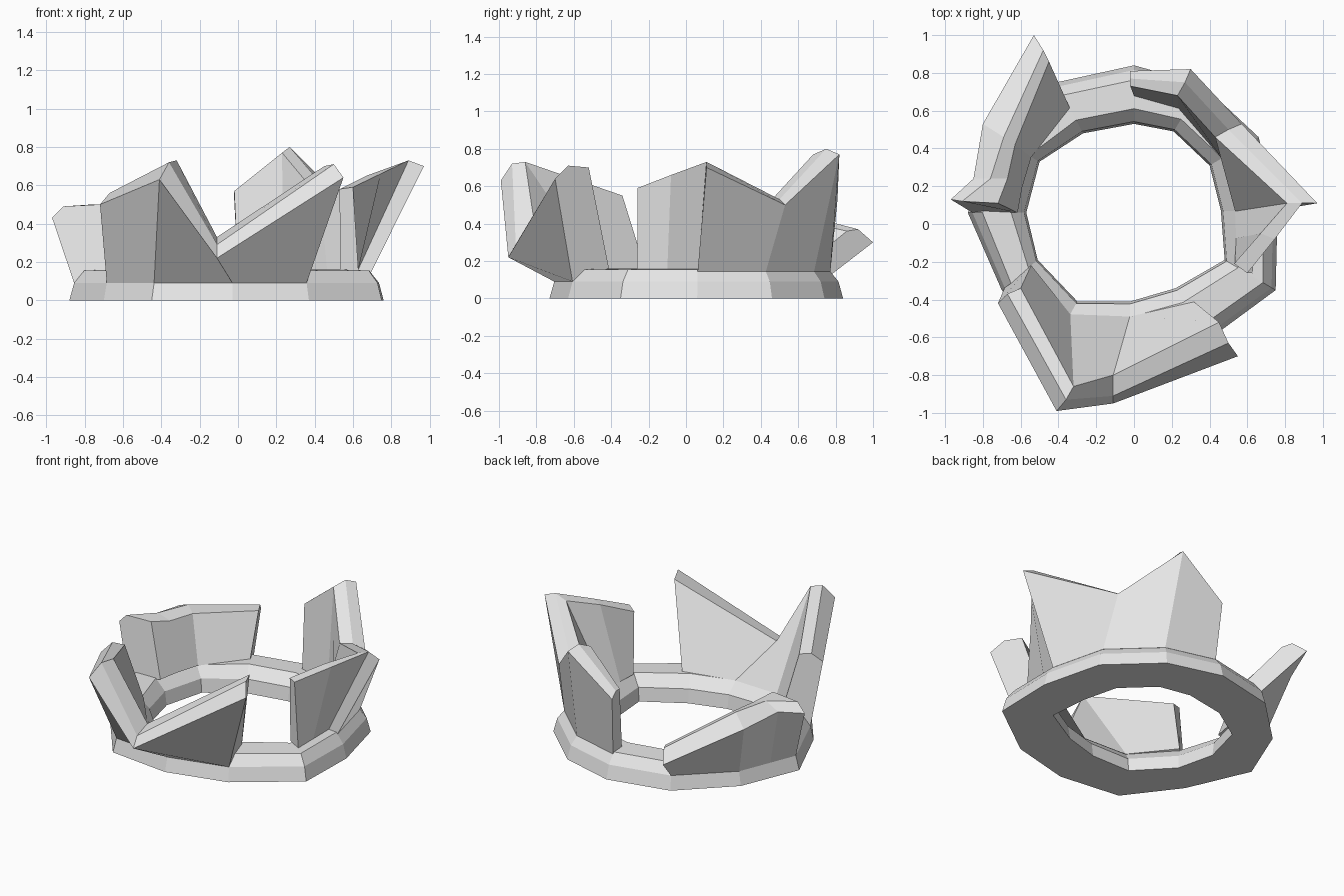
import bpy
import bmesh
from mathutils import Vector

default_cube = bpy.data.objects.get("Cube")
if default_cube:
    bpy.data.objects.remove(default_cube, do_unlink=True)

# One pale stone colour
stone = bpy.data.materials.new("pale_stone")
stone.use_nodes = True
stone_colour = (0.8, 0.8, 0.8, 1)
stone.diffuse_color = stone_colour
stone.node_tree.nodes["Principled BSDF"].inputs["Base Color"].default_value = stone_colour

# Plan of the ring, running anticlockwise from the back
OUTER = [(0, .84), (-.41, .75), (-.72, .45), (-.88, .06), (-.7, -.35), (-.45, -.68),
         (-.03, -.73), (.37, -.63), (.75, -.35), (.76, .06), (.66, .46), (.36, .74)]
INNER = [(0, .53), (-.27, .48), (-.5, .33), (-.57, .06), (-.51, -.19), (-.3, -.41),
         (-.02, -.41), (.22, -.34), (.48, -.19), (.46, .07), (.4, .31), (.21, .49)]
SIDES = len(OUTER)


def corner(points, position):
    """Point on a plan outline; fractions fall between two corners."""
    index = int(position)
    start = Vector(points[index % SIDES])
    end = Vector(points[(index + 1) % SIDES])
    return start.lerp(end, position - index)


def ring_point(position, inward, height):
    """Point on the ring, from its outer (0) to its inner (1) outline."""
    flat = corner(OUTER, position).lerp(corner(INNER, position), inward)
    return Vector((flat.x, flat.y, height))


def loft(name, sections, closed=False):
    """Skin a row of cross-sections, capping the ends of open rows."""
    bm = bmesh.new()
    rows = [[bm.verts.new(p) for p in section] for section in sections]
    pairs = list(zip(rows, rows[1:]))
    if closed:
        pairs.append((rows[-1], rows[0]))
    else:
        bm.faces.new(rows[0])
        bm.faces.new(rows[-1])
    count = len(rows[0])
    for a, b in pairs:
        for i in range(count):
            j = (i + 1) % count
            bm.faces.new((a[i], a[j], b[j], b[i]))
    bmesh.ops.recalc_face_normals(bm, faces=bm.faces[:])
    mesh = bpy.data.meshes.new(name)
    bm.to_mesh(mesh)
    bm.free()
    mesh.materials.append(stone)
    obj = bpy.data.objects.new(name, mesh)
    bpy.context.collection.objects.link(obj)
    return obj


def wall(name, stations, outer_foot=(.08, .09), foot_height=.16):
    """Broken wall: each station has its outer foot position, its inner
    foot (position, inward) and its crest points."""
    sections = []
    for position, inner_foot, *crest in stations:
        foot_out = ring_point(position, *outer_foot)
        foot_in = ring_point(*inner_foot, foot_height)
        sections.append([foot_out, *map(Vector, crest), foot_in])
    return loft(name, sections)


# Chamfered base ring
profile = [(0, 0), (.08, .09), (.25, .155), (.74, .16), (.96, .09), (1, 0)]
loft("base_ring",
     [[ring_point(i, inward, z) for inward, z in profile] for i in range(SIDES)],
     closed=True)

# Front wall: right end, valley, peak, left end
wall("front_wall", [
    (7, (7.15, .65), (.55, -.7, .64), (.5, -.63, .71), (.45, -.52, .7)),
    (6, (6, .75), (-.11, -.95, .22), (-.11, -.91, .29), (-.11, -.8, .33)),
    (5, (5, .75), (-.41, -.99, .63), (-.36, -.93, .72), (-.32, -.86, .73)),
    (4, (4, .82), (-.72, -.42, .5), (-.67, -.37, .56), (-.6, -.34, .55)),
])

# Wall on the -x side, leaning outward to a low tip at the back
wall("side_wall", [
    (1, (1, .5), (-.53, 1, .3), (-.48, .92, .37), (-.45, .86, .36)),
    (2, (2, .8), (-.8, .53, .43), (-.69, .46, .49), (-.63, .42, .46)),
    (2.55, (2.55, .8), (-.85, .24, .45), (-.76, .24, .5), (-.67, .24, .47)),
    (3, (3, .85), (-.97, .13, .43), (-.91, .12, .49), (-.72, .11, .5)),
])

# Back wall: back end, peak, valley, spike
wall("back_wall", [
    (0, (0, .52), (-.02, .81, .53), (-.02, .77, .57), (-.02, .73, .57)),
    (11, (11.15, .55), (.3, .82, .77), (.27, .75, .8), (.23, .68, .77)),
    (10, (10, .75), (.57, .53, .5), (.5, .5, .53), (.43, .46, .53)),
    (9, (9, .75), (.97, .11, .7), (.89, .11, .73), (.81, .11, .7)),
], outer_foot=(.22, .145))

# Short return wall running forward from the spike
wall("return_wall", [
    (9, (9, .75), (.89, .11, .73), (.81, .11, .7)),
    (8.52, (8.52, .75), (.745, -.08, .66), (.67, -.05, .65)),
    (8.05, (8.05, .8), (.6, -.26, .59), (.53, -.21, .58)),
], outer_foot=(.45, .155))
